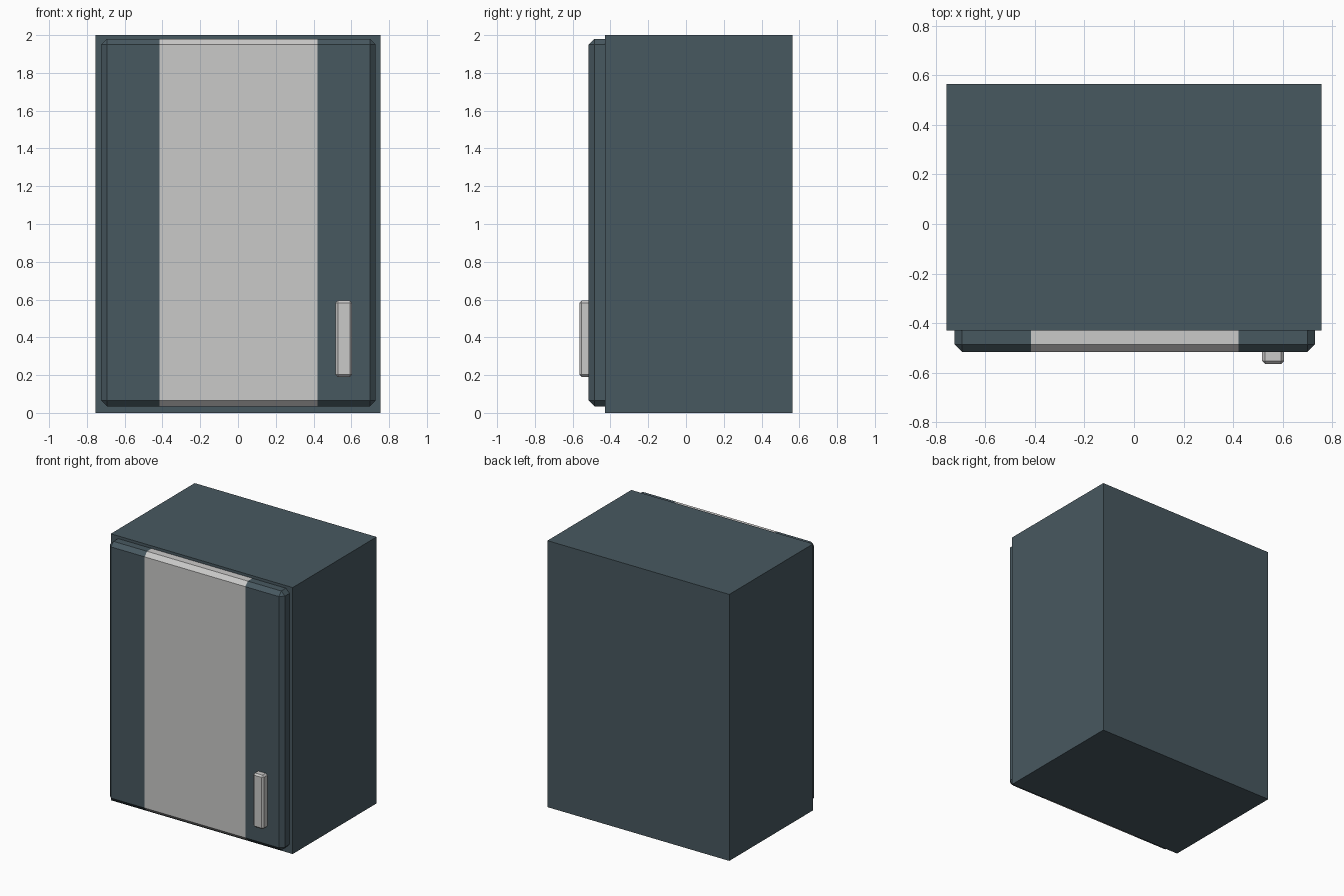
import bpy, bmesh
from mathutils import Vector

if "Cube" in bpy.data.objects:
    bpy.data.objects.remove(bpy.data.objects["Cube"])


def material(name, rgb):
    m = bpy.data.materials.new(name)
    m.diffuse_color = (*rgb, 1)
    m.use_nodes = True
    m.node_tree.nodes["Principled BSDF"].inputs["Base Color"].default_value = m.diffuse_color
    return m


slate = material("slate_blue", (0.064, 0.098, 0.117))
grey = material("light_grey", (0.59, 0.585, 0.58))


def box(name, lo, hi, mats, bevel=0.0, stripe=None):
    """Box from corner to corner; bevels every edge except those of the back face."""
    lo, hi = Vector(lo), Vector(hi)
    bm = bmesh.new()
    bmesh.ops.create_cube(bm, size=1)
    for v in bm.verts:
        v.co = Vector((lo[i] + (v.co[i] + 0.5) * (hi[i] - lo[i]) for i in range(3)))
    if bevel:
        edges = [e for e in bm.edges if min(v.co.y for v in e.verts) < hi.y - 1e-4]
        bmesh.ops.bevel(bm, geom=edges, offset=bevel, segments=1, affect='EDGES')
    # cut the stripe into the faces and colour it by position
    if stripe:
        for x in stripe:
            bmesh.ops.bisect_plane(bm, geom=bm.verts[:] + bm.edges[:] + bm.faces[:],
                                   plane_co=(x, 0, 0), plane_no=(1, 0, 0))
        for f in bm.faces:
            f.material_index = int(stripe[0] < f.calc_center_median().x < stripe[1])
    bmesh.ops.recalc_face_normals(bm, faces=bm.faces[:])
    me = bpy.data.meshes.new(name)
    bm.to_mesh(me)
    bm.free()
    for m in mats:
        me.materials.append(m)
    ob = bpy.data.objects.new(name, me)
    bpy.context.collection.objects.link(ob)
    return ob


# cabinet carcass
box("cabinet_body", (-0.755, -0.43, 0), (0.755, 0.565, 2), [slate])
# door with chamfered rim and pale centre panel
box("door", (-0.724, -0.515, 0.035), (0.729, -0.43, 1.98), [slate, grey], 0.03, (-0.415, 0.421))
# door handle
box("handle", (0.517, -0.565, 0.19), (0.604, -0.515, 0.595), [grey], 0.012)
